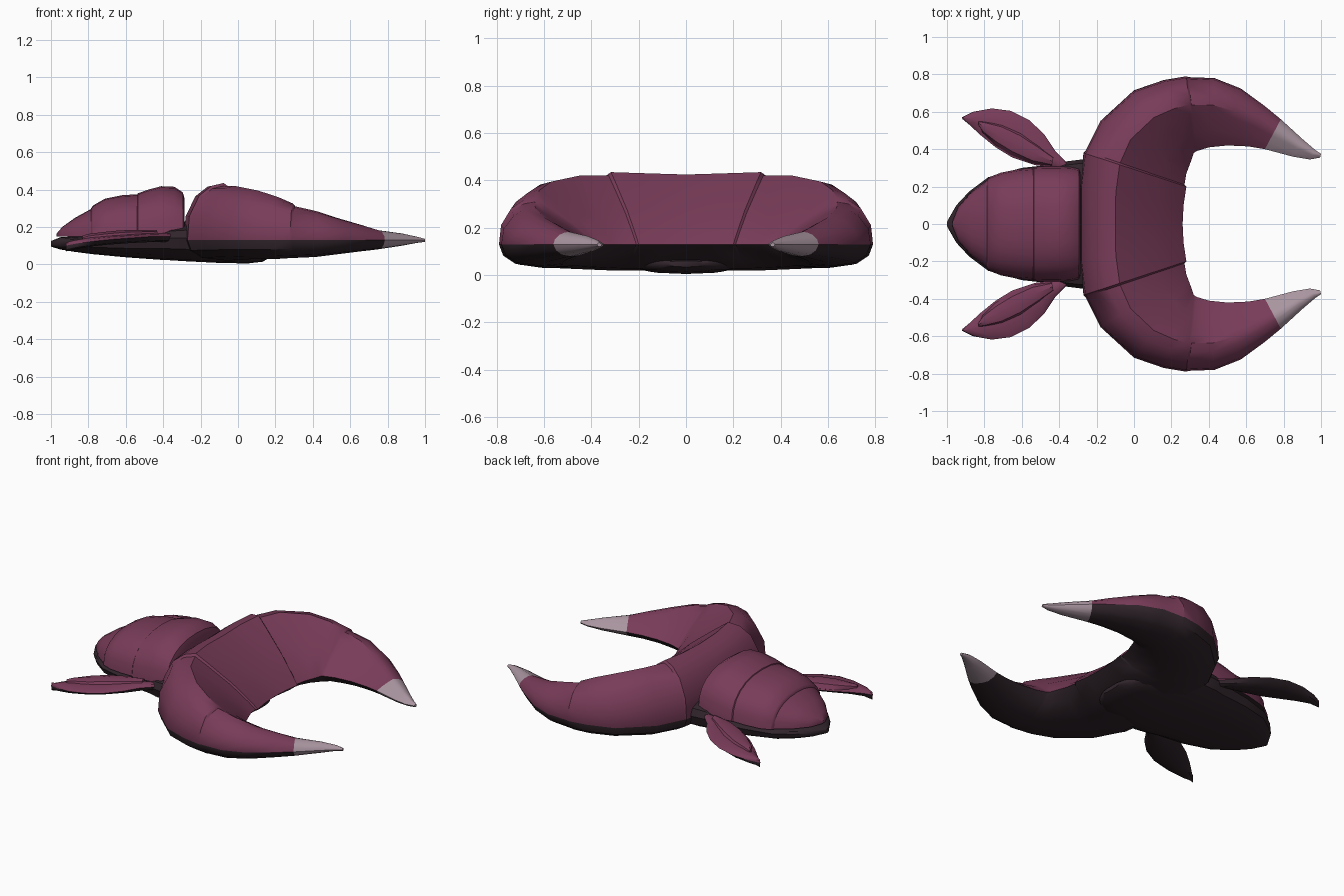
import bpy, bmesh
from math import cos, sin, pi, radians

cube = bpy.data.objects.get("Cube")
if cube:
    bpy.data.objects.remove(cube, do_unlink=True)


def material(name, rgb):
    mat = bpy.data.materials.new(name)
    mat.use_nodes = True
    mat.diffuse_color = (*rgb, 1)
    mat.node_tree.nodes["Principled BSDF"].inputs["Base Color"].default_value = (*rgb, 1)
    return mat


PLUM = material("plum shell", (0.19, 0.045, 0.10))
DARK = material("dark underside", (0.03, 0.018, 0.024))
HORN = material("pale horn", (0.40, 0.30, 0.35))


def dome(steps, power, down=True):
    """Closed rounded cross-section: t runs across, k is height relative to the seam."""
    pts = []
    for i in range(2 * steps if down else steps + 1):
        a = pi * i / steps
        c, s = cos(a), sin(a)
        t = 0.5 - 0.5 * (abs(c) ** (2 / power)) * (1 if c > 0 else -1)
        pts.append((t, (abs(s) ** (2 / power)) * (1 if s >= 0 else -1)))
    return pts


def loft(name, stations, profile, upper, lower, tip_from=None, mirror=False, open_start=False):
    """Skin rings between an outer and an inner edge point.
    Each station is (outer x, outer y, inner x, inner y, seam z, top z, bottom z, ridge)."""
    bm = bmesh.new()
    rings = []
    for ox, oy, ix, iy, seam, top, bottom, ridge in stations:
        ring = []
        for t, k in profile:
            t = t ** ridge
            z = seam + (k * (top - seam) if k > 0 else k * (seam - bottom))
            ring.append(bm.verts.new((ox + (ix - ox) * t, oy + (iy - oy) * t, z)))
        rings.append(ring)
    n = len(profile)
    for s in range(len(rings) - 1):
        for j in range(n):
            q = (j + 1) % n
            face = bm.faces.new((rings[s][j], rings[s][q], rings[s + 1][q], rings[s + 1][j]))
            below = profile[j][1] + profile[q][1] <= 0.001
            face.material_index = 2 if tip_from is not None and s >= tip_from else int(below)
    if not open_start:
        bm.faces.new(rings[0])
    end = bm.faces.new(rings[-1])
    end.material_index = 2 if tip_from is not None else 0
    bmesh.ops.recalc_face_normals(bm, faces=bm.faces)
    mesh = bpy.data.meshes.new(name)
    bm.to_mesh(mesh)
    bm.free()
    for mat in (upper, lower, HORN):
        mesh.materials.append(mat)
    ob = bpy.data.objects.new(name, mesh)
    bpy.context.collection.objects.link(ob)
    bpy.ops.object.select_all(action="DESELECT")
    ob.select_set(True)
    bpy.context.view_layer.objects.active = ob
    bpy.ops.object.shade_smooth_by_angle(angle=radians(35))
    if mirror:
        mod = ob.modifiers.new("Mirror", "MIRROR")
        mod.use_axis = (False, True, False)
    return ob


def across(rows):
    """Stations spanning symmetric widths: rows of (x, half width, seam, top, bottom)."""
    return [(x, -w, x, w, seam, top, bottom, 1) for x, w, seam, top, bottom in rows]


# Crescent body: outer x, outer y, inner x, inner y, top, bottom, ridge position
SEAM = 0.13
crescent = [
    (-.29, 0, .26, 0, .425, .02, .33),
    (-.29, .2, .265, .1, .43, .02, .33),
    (-.27, .38, .28, .2, .435, .02, .34),
    (-.26, .39, .27, .21, .42, .02, .34),
    (-.18, .55, .28, .27, .42, .025, .34),
    (0, .715, .295, .31, .395, .03, .36),
    (.16, .77, .31, .35, .36, .03, .37),
    (.28, .79, .32, .38, .325, .035, .38),
    (.29, .785, .335, .39, .31, .035, .39),
    (.43, .78, .4, .41, .285, .04, .42),
    (.57, .725, .5, .42, .245, .055, .46),
    (.7, .63, .61, .415, .21, .07, .48),
    (.785, .56, .7, .4, .183, .08, .5),
    (.9, .455, .85, .36, .165, .1, .5),
    (.97, .395, .94, .345, .148, .115, .5),
    (1, .375, .995, .355, .137, .12, .5)]
for_ridge = 0.36
section = [(0, 0), (.02, .42), (.12, .78), (.24, .95), (for_ridge, 1), (.48, .84),
           (.74, .47), (.93, .14), (1, 0), (.88, -.5), (.66, -.92), (.4, -1), (.16, -.86), (.04, -.5)]
# A power on t slides the ridge along each section without moving the edges
body = [(ox, oy, ix, iy, SEAM, top, low, 1 + 1.2 * (for_ridge - r))
        for ox, oy, ix, iy, top, low, r in crescent]
loft("crescent_body", body, section, PLUM, DARK, tip_from=12, mirror=True, open_start=True)

# Lower jaw running back into the belly
jaw = across([
    (-1, .012, .11, .125, .095), (-.95, .1, .115, .145, .08), (-.88, .175, .12, .15, .068),
    (-.78, .25, .125, .155, .055), (-.6, .3, .13, .16, .038), (-.42, .32, .14, .18, .025),
    (-.36, .335, .14, .22, .022), (-.28, .345, .14, .23, .017), (-.1, .32, .12, .2, .008),
    (.05, .25, .09, .12, .005), (.13, .16, .06, .08, .014), (.17, .08, .05, .06, .035)])
loft("jaw_and_belly", jaw, dome(8, 2.6), DARK, DARK)

# Three overlapping head plates: x, half width, base, top
plates = {
    "snout_plate": [(-.97, .015, .15, .165), (-.94, .09, .15, .2), (-.87, .17, .15, .25),
                    (-.77, .245, .15, .305)],
    "brow_plate": [(-.785, .235, .15, .3), (-.775, .25, .15, .315), (-.71, .275, .15, .352),
                   (-.62, .293, .155, .37), (-.535, .3, .16, .375)],
    "neck_plate": [(-.545, .295, .16, .36), (-.535, .305, .16, .38), (-.48, .308, .16, .4),
                   (-.41, .308, .165, .418), (-.34, .305, .18, .415), (-.295, .295, .19, .385),
                   (-.285, .27, .2, .35)],
}
for name, rows in plates.items():
    loft(name, across([(*row, row[2] - .01) for row in rows]), dome(12, 2.3, down=False), PLUM, DARK)

# Side fins: outer x, outer y, inner x, inner y, centre height
fin = [(-.36, .33, -.36, .27, .15), (-.42, .39, -.42, .3, .15), (-.48, .48, -.53, .315, .148),
       (-.56, .555, -.65, .355, .142), (-.66, .605, -.74, .41, .135), (-.76, .618, -.82, .475, .125),
       (-.86, .6, -.88, .53, .112), (-.92, .57, -.918, .562, .1)]
loft("side_fins", [(*row[:4], row[4], row[4] + .018, row[4] - .03, 1) for row in fin],
     dome(4, 2), PLUM, DARK, mirror=True)

# Raised leaf along the inner side of each fin
leaf = [(-.43, .36, -.44, .31, .15), (-.5, .42, -.55, .325, .15), (-.6, .49, -.66, .37, .147),
        (-.7, .535, -.745, .425, .138), (-.79, .55, -.81, .485, .128), (-.83, .55, -.835, .53, .118)]
loft("fin_leaves", [(*row[:4], row[4], row[4] + .035, row[4] - .02, 1) for row in leaf],
     dome(4, 2), PLUM, DARK, mirror=True)
